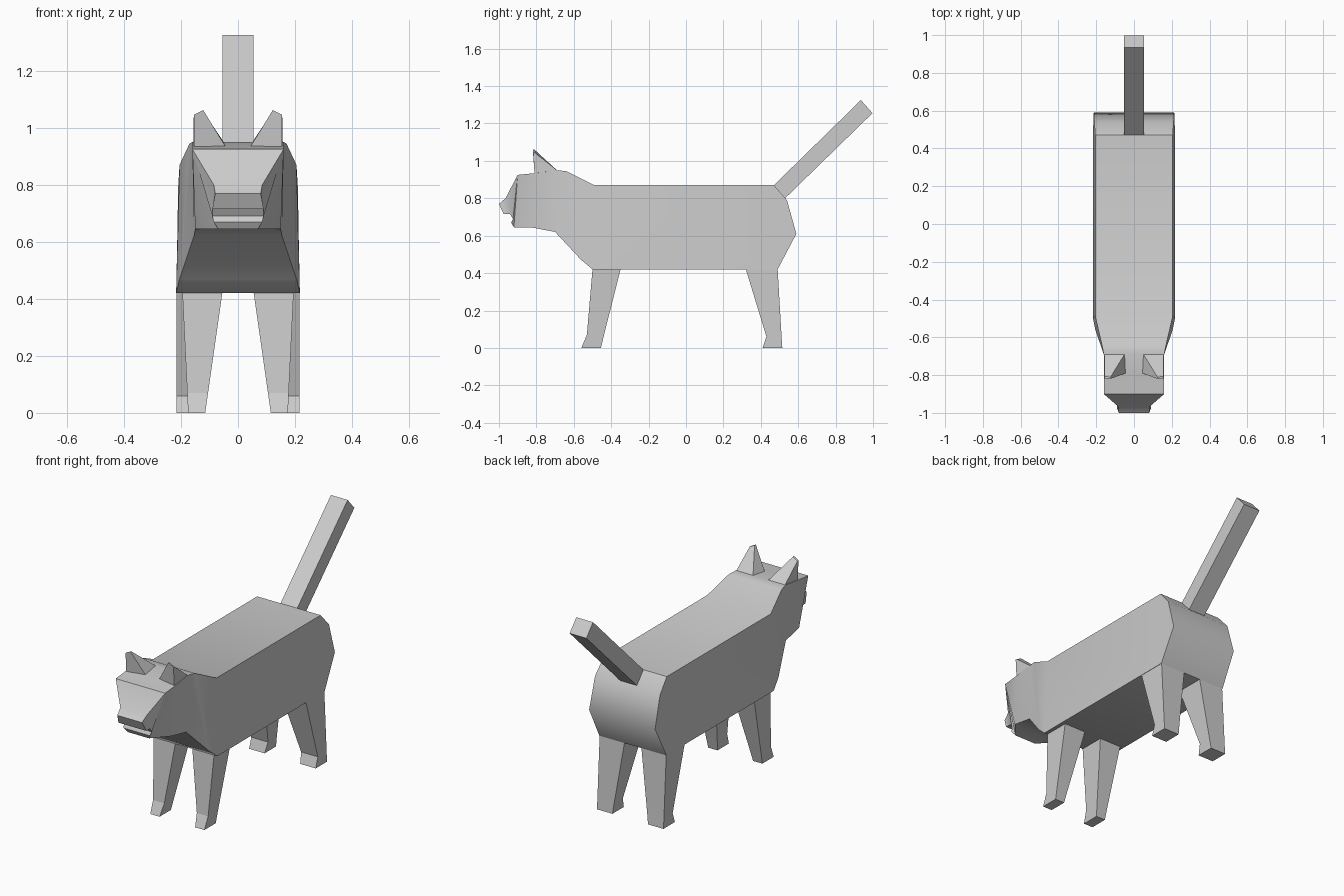
import bpy, bmesh
from math import radians

if "Cube" in bpy.data.objects:
    bpy.data.objects.remove(bpy.data.objects["Cube"])


def make(name, verts, faces, mirror=False):
    bm = bmesh.new()
    vs = [bm.verts.new(v) for v in verts]
    for f in faces:
        bm.faces.new([vs[i] for i in f])
    bmesh.ops.recalc_face_normals(bm, faces=bm.faces)
    mesh = bpy.data.meshes.new(name)
    bm.to_mesh(mesh)
    bm.free()
    ob = bpy.data.objects.new(name, mesh)
    bpy.context.collection.objects.link(ob)
    if mirror:
        ob.modifiers.new("mirror", 'MIRROR').use_mirror_merge = False
    return ob


def loft(name, rings, mirror=False):
    """Skin a stack of equal-sized rings and cap both ends."""
    n = len(rings[0])
    verts = [p for r in rings for p in r]
    faces = [tuple(range(n)), tuple(range(len(verts) - n, len(verts)))]
    for k in range(len(rings) - 1):
        for i in range(n):
            j = (i + 1) % n
            faces.append((k * n + i, k * n + j, (k + 1) * n + j, (k + 1) * n + i))
    return make(name, verts, faces, mirror)


def rect(x0, x1, y0, y1, z):
    return [(x0, y0, z), (x1, y0, z), (x1, y1, z), (x0, y1, z)]


# Body and head: side outline as (y, z, half width)
outline = [
    (-1.0, .77, .08), (-.965, .80, .085), (-.90, .925, .16), (-.80, .935, .16),
    (-.69, .95, .16), (-.64, .945, .17), (-.49, .87, .205), (.47, .87, .205),
    (.54, .79, .21), (.59, .61, .213), (.49, .42, .217), (-.50, .42, .217),
    (-.56, .47, .205), (-.70, .62, .155), (-.83, .645, .15), (-.92, .645, .07),
    (-.935, .67, .085), (-.925, .69, .09), (-.94, .715, .09), (-.975, .715, .09)]
side = [(0, 1, 18, 19), (1, 2, 17, 18), (2, 15, 16, 17), (2, 3, 14, 15),
        (3, 4, 13, 14), (4, 5, 12, 13), (5, 6, 11, 12), (6, 7, 10, 11), (7, 8, 9, 10)]
n = len(outline)
verts = [(s * w, y, z) for s in (1, -1) for y, z, w in outline]
faces = [(i, (i + 1) % n, (i + 1) % n + n, i + n) for i in range(n)]
faces += side + [tuple(i + n for i in f) for f in side]
body = make("body", verts, faces)
bpy.context.view_layer.objects.active = body
body.select_set(True)
bpy.ops.object.shade_smooth_by_angle(angle=radians(45))

# Legs, mirrored left and right
loft("front_leg", [rect(.055, .195, -.50, -.35, .42),
                   rect(.105, .178, -.53, -.438, .07),
                   rect(.115, .175, -.56, -.455, 0)], True)
loft("back_leg", [rect(.055, .215, .32, .49, .42),
                  rect(.107, .215, .43, .511, .06),
                  rect(.115, .215, .41, .515, 0)], True)

# Ears: leaning wedge with a narrow tip
loft("ear", [[(.155, -.81, .934), (.045, -.79, .936), (.05, -.69, .95), (.157, -.69, .95)],
             [(.155, -.817, 1.045), (.122, -.819, 1.062), (.124, -.81, 1.06), (.155, -.807, 1.043)]],
     True)

# Tail: square bar rising backwards
profile = [(.47, .87), (.53, .80), (.997, 1.255), (.935, 1.325)]
loft("tail", [[(x, y, z) for y, z in profile] for x in (-.054, .054)])
